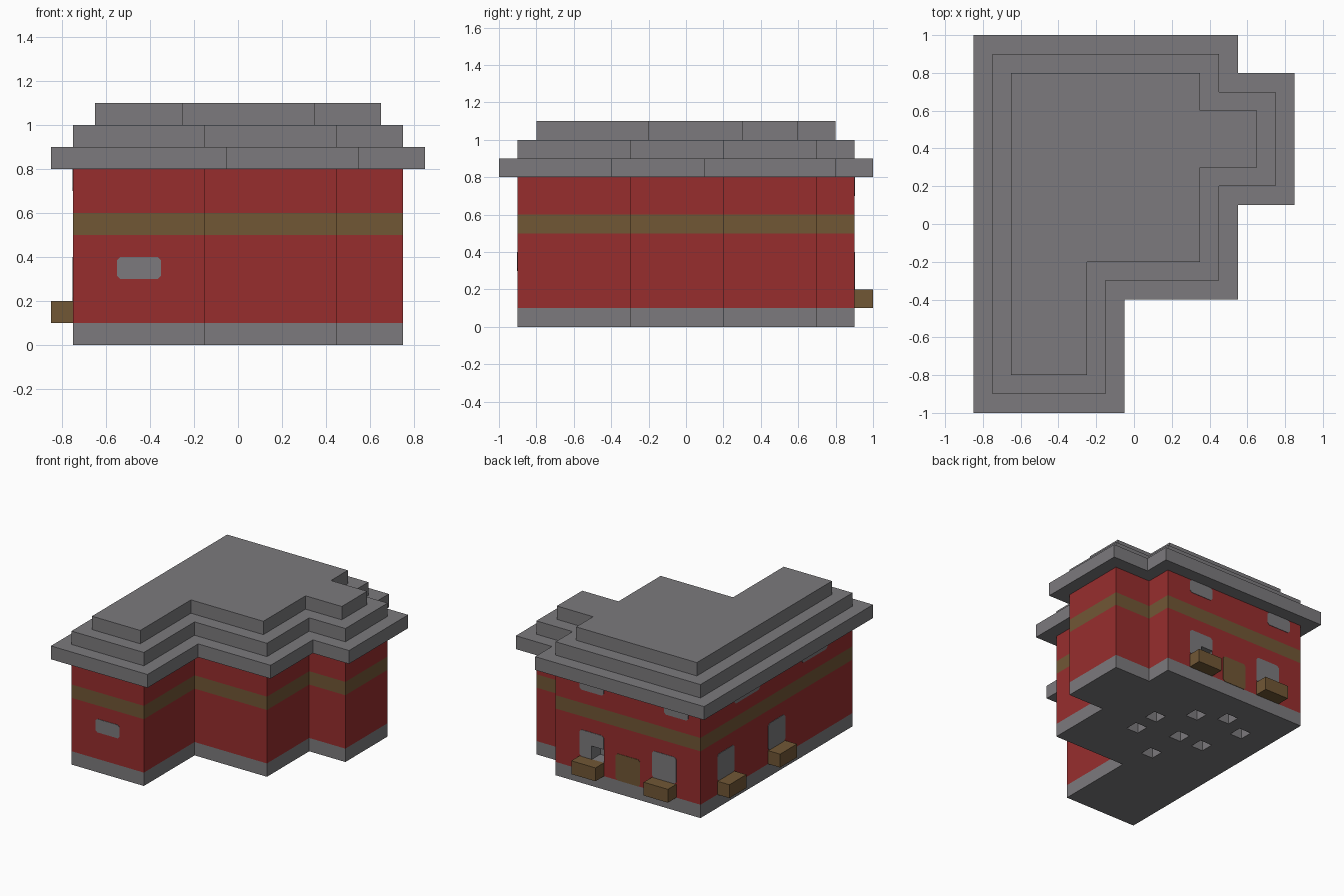
import bpy
import bmesh
from mathutils import Vector

if "Cube" in bpy.data.objects:
    bpy.data.objects.remove(bpy.data.objects["Cube"], do_unlink=True)


def material(name, rgb):
    mat = bpy.data.materials.new(name)
    mat.use_nodes = True
    mat.diffuse_color = (*rgb, 1)
    mat.node_tree.nodes["Principled BSDF"].inputs["Base Color"].default_value = (*rgb, 1)
    return mat


GRAY = material("stone gray", (0.2, 0.195, 0.205))
RED = material("brick red", (0.31, 0.027, 0.027))
BROWN = material("wood brown", (0.165, 0.095, 0.036))


def extrude(name, points, offset, *mats):
    """Solid made by sweeping a flat outline along an offset."""
    bm = bmesh.new()
    face = bm.faces.new([bm.verts.new(p) for p in points])
    top = bmesh.ops.extrude_face_region(bm, geom=[face], use_keep_orig=True)
    moved = [v for v in top["geom"] if isinstance(v, bmesh.types.BMVert)]
    bmesh.ops.translate(bm, verts=moved, vec=offset)
    bmesh.ops.recalc_face_normals(bm, faces=bm.faces)
    mesh = bpy.data.meshes.new(name)
    bm.to_mesh(mesh)
    bm.free()
    for mat in mats:
        mesh.materials.append(mat)
    obj = bpy.data.objects.new(name, mesh)
    bpy.context.collection.objects.link(obj)
    return obj


def box(name, x, y, z, mat):
    corners = [(x[0], y[0]), (x[1], y[0]), (x[1], y[1]), (x[0], y[1])]
    return extrude(name, [(a, b, z[0]) for a, b in corners], (0, 0, z[1] - z[0]), mat)


def carve(obj, cutter):
    mod = obj.modifiers.new("carve", 'BOOLEAN')
    mod.operation = 'DIFFERENCE'
    mod.solver = 'EXACT'
    mod.material_mode = 'TRANSFER'
    mod.object = cutter
    bpy.context.view_layer.objects.active = obj
    bpy.ops.object.modifier_apply(modifier=mod.name)


# Stepped floor plan, counter-clockwise
PLAN = [Vector(p) for p in [
    (-0.75, -0.9), (-0.15, -0.9), (-0.15, -0.3), (0.45, -0.3), (0.45, 0.2),
    (0.75, 0.2), (0.75, 0.7), (0.45, 0.7), (0.45, 0.9), (-0.75, 0.9)]]


def outline(grow):
    result = []
    for i, p in enumerate(PLAN):
        a = (p - PLAN[i - 1]).normalized()
        b = (PLAN[(i + 1) % len(PLAN)] - p).normalized()
        result.append(p + grow * Vector((a.y + b.y, -a.x - b.x)))
    return result


# Stacked layers: foundation, walls and roof tiers
layers = {}
for name, low, high, grow, mat in [
        ("foundation", 0, 0.1, 0, GRAY),
        ("lower_wall", 0.1, 0.5, 0, RED),
        ("wall_band", 0.5, 0.6, 0, BROWN),
        ("upper_wall", 0.6, 0.8, 0, RED),
        ("roof_eaves", 0.8, 0.9, 0.1, GRAY),
        ("roof_middle", 0.9, 1.0, 0, GRAY),
        ("roof_top", 1.0, 1.1, -0.1, GRAY)]:
    layers[name] = extrude(name, [(p.x, p.y, low) for p in outline(grow)],
                           (0, 0, high - low), mat)

# Square pits in the underside
for x, y in [(0.1, 0.15), (0.1, 0.35), (-0.1, 0.55), (-0.3, 0.65),
             (-0.5, 0.55), (-0.4, 0.25), (-0.2, -0.05), (-0.2, 0.25)]:
    pit = box("pit_cutter", (x - 0.05, x + 0.05), (y - 0.05, y + 0.05),
              (-0.05, 0.098), GRAY)
    carve(layers["foundation"], pit)
    bpy.data.objects.remove(pit, do_unlink=True)

# Wall surfaces: point on the wall, direction along it, outward direction
BACK = Vector((0, 0.9, 0)), Vector((1, 0, 0)), Vector((0, 1, 0))
FRONT = Vector((0, -0.9, 0)), Vector((1, 0, 0)), Vector((0, -1, 0))
SIDE = Vector((-0.75, 0, 0)), Vector((0, 1, 0)), Vector((-1, 0, 0))


def plate(name, wall, span, low, high, mat, cut=0.015):
    """Thin panel with clipped corners lying on a wall."""
    origin, along, out = wall
    a, b = span
    shape = [(a + cut, low), (b - cut, low), (b, low + cut), (b, high - cut),
             (b - cut, high), (a + cut, high), (a, high - cut), (a, low + cut)]
    points = [origin + along * u + Vector((0, 0, z)) for u, z in shape]
    return extrude(name, points, out * 0.003, mat)


# Front window and back door
plate("front_window", FRONT, (-0.55, -0.35), 0.3, 0.4, GRAY)
plate("back_door", BACK, (-0.25, -0.05), 0.1, 0.3, BROWN)

# Lower windows, each with a planter box beneath
for side, a in [("right", -0.55), ("left", 0.05)]:
    window = plate("back_window_" + side, BACK, (a, a + 0.2), 0.2, 0.4, GRAY)
    box("back_planter_" + side, (a, a + 0.2), (0.9, 1.0), (0.1, 0.2), BROWN)
for place, a in [("rear", 0.5), ("middle", -0.1)]:
    plate("side_window_" + place, SIDE, (a, a + 0.2), 0.2, 0.4, GRAY)
    box("side_planter_" + place, (-0.85, -0.75), (a, a + 0.2), (0.1, 0.2), BROWN)

# Niche in the left back window
niche = box("niche_cutter", (0.049, 0.15), (0.8, 0.95), (0.199, 0.3), GRAY)
carve(layers["lower_wall"], niche)
carve(window, niche)
bpy.data.objects.remove(niche, do_unlink=True)

# Small windows under the eaves
for name, wall, span in [
        ("back_upper_window_right", BACK, (-0.65, -0.45)),
        ("back_upper_window_left", BACK, (0.05, 0.25)),
        ("side_upper_window_rear", SIDE, (0.2, 0.5)),
        ("side_upper_window_front", SIDE, (-0.6, -0.3))]:
    plate(name, wall, span, 0.7, 0.8, GRAY)
